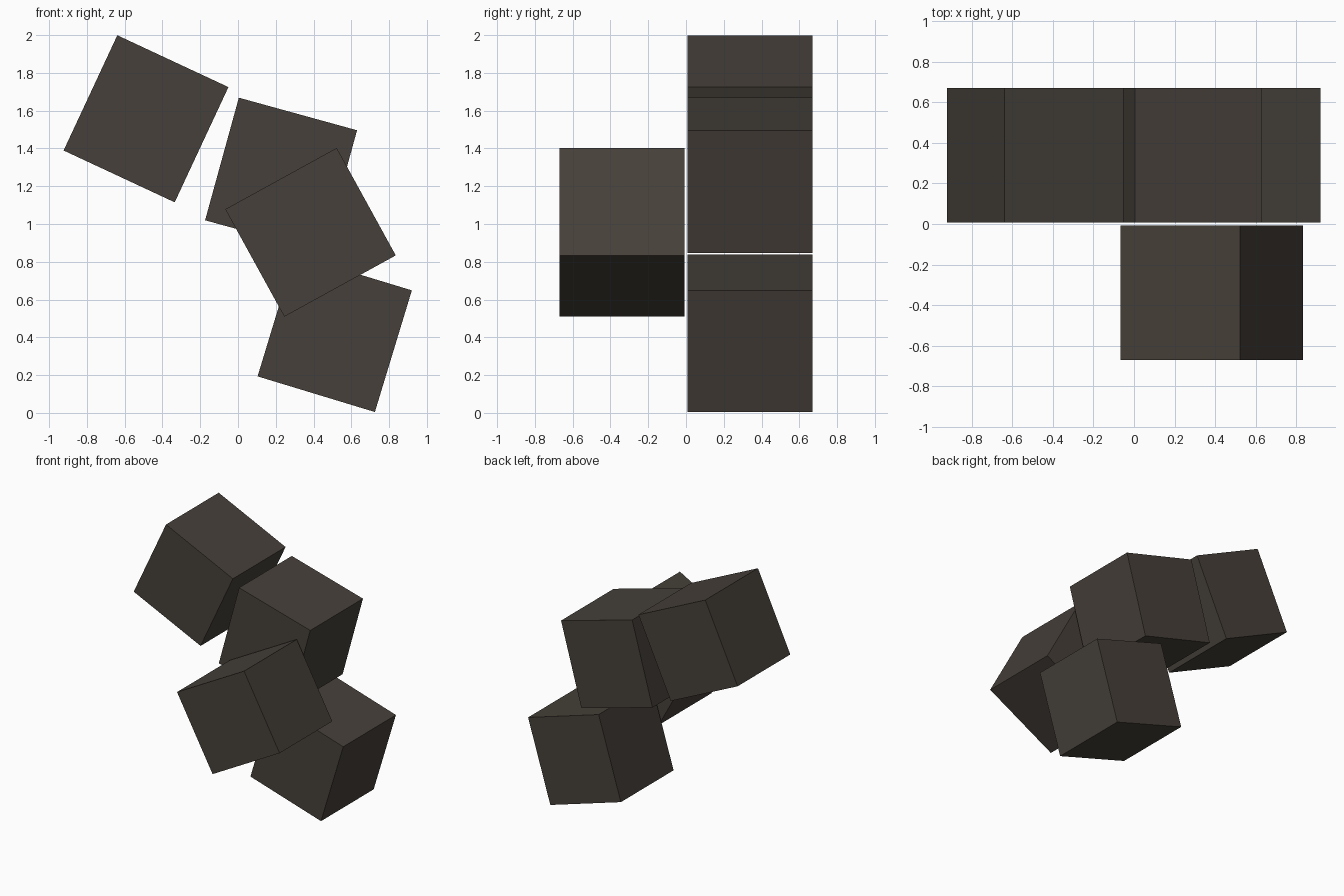
import bpy
from math import radians

if "Cube" in bpy.data.objects:
    bpy.data.objects.remove(bpy.data.objects["Cube"])

stone = bpy.data.materials.new("dark_brown_grey")
stone.diffuse_color = (0.061, 0.051, 0.041, 1)
stone.use_nodes = True
stone.node_tree.nodes["Principled BSDF"].inputs["Base Color"].default_value = stone.diffuse_color

DEPTH, Y = 0.662, 0.339  # block depth and offset of its centre from y = 0


def block(name, x, y, z, width, height, tilt):
    """Box tilted about the front-back axis (positive = clockwise from the front)."""
    bpy.ops.mesh.primitive_cube_add(size=1, location=(x, y, z),
                                    rotation=(0, radians(tilt), 0))
    ob = bpy.context.object
    ob.name = name
    ob.scale = (width, DEPTH, height)
    ob.data.materials.append(stone)


# Three blocks in the back row, from top to bottom
block("top_block", -0.487, Y, 1.557, 0.649, 0.673, 25.0)
block("upper_block", 0.228, Y, 1.258, 0.649, 0.673, 15.4)
block("lower_block", 0.512, Y, 0.421, 0.649, 0.673, 16.9)

# One block in front
block("front_block", 0.384, -Y, 0.956, 0.673, 0.649, -28.8)
